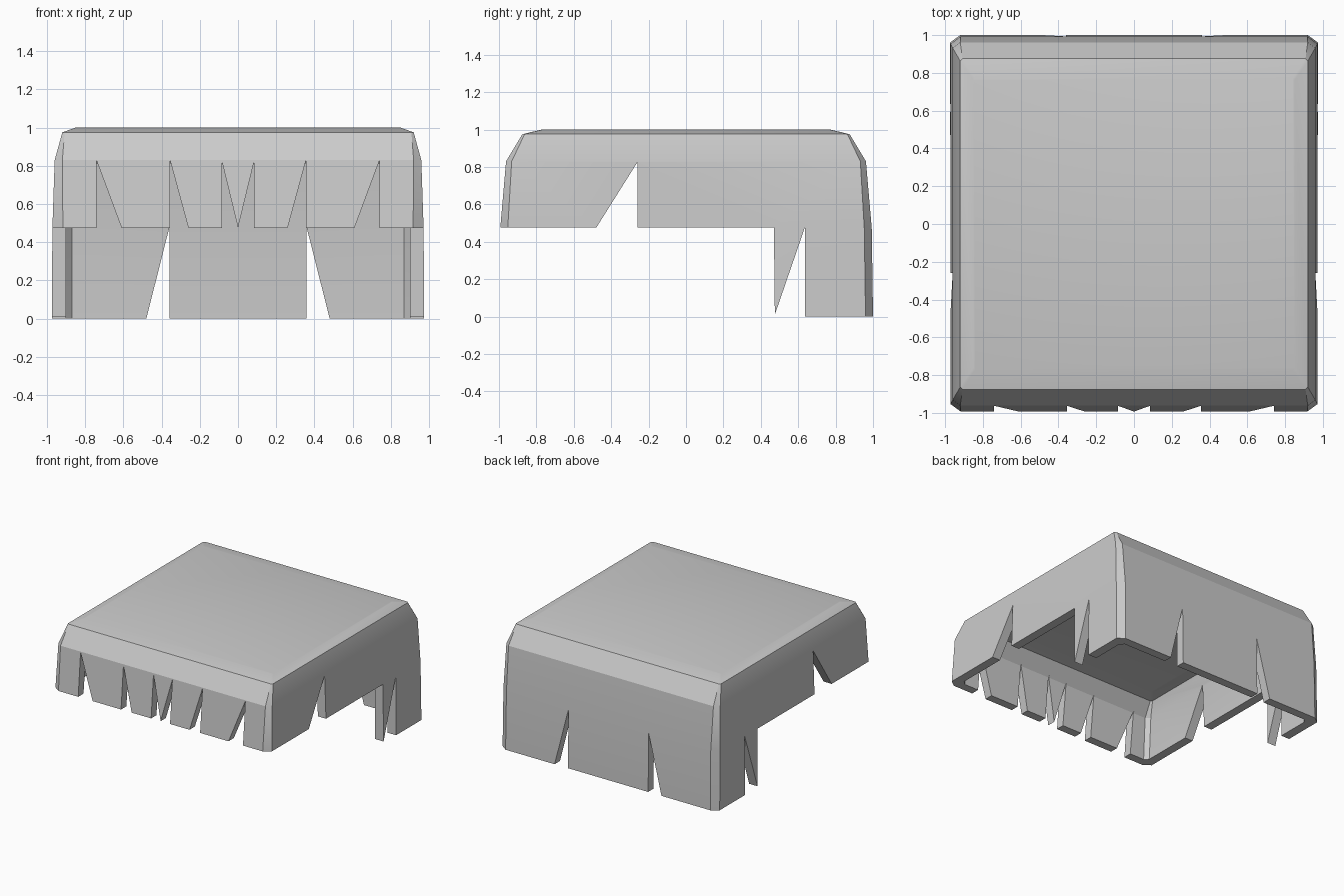
import bpy, bmesh, math

if "Cube" in bpy.data.objects:
    bpy.data.objects.remove(bpy.data.objects["Cube"])

# outer rings, bottom to top: z, half width, half depth, corner inset x, corner inset y
OUTER = [(0, .975, 1.0, .055, .04), (.475, .972, .993, .055, .04),
         (.83, .96, .962, .04, .03), (.975, .92, .875, .012, .012),
         (1.0, .85, .77, .01, .01)]
# inner rings
INNER = [(0, .9, .93, .03, .03), (.475, .9, .925, .03, .03),
         (.81, .885, .89, .03, .03), (.915, .85, .81, .012, .012),
         (.93, .78, .71, .01, .01)]


def ring(bm, z, x, y, cx, cy):
    pts = []
    for sx, sy in ((1, 1), (-1, 1), (-1, -1), (1, -1)):
        pair = [(sx * x, sy * (y - cy)), (sx * (x - cx), sy * y)]
        pts += pair if sx * sy > 0 else pair[::-1]
    return [bm.verts.new((px, py, z)) for px, py in pts]


def bridge(bm, a, b):
    n = len(a)
    for i in range(n):
        j = (i + 1) % n
        bm.faces.new((a[i], a[j], b[j], b[i]))


def finish(bm, name):
    bmesh.ops.recalc_face_normals(bm, faces=bm.faces)
    me = bpy.data.meshes.new(name)
    bm.to_mesh(me)
    bm.free()
    ob = bpy.data.objects.new(name, me)
    bpy.context.collection.objects.link(ob)
    return ob


# hollow rounded shell
bm = bmesh.new()
outer = [ring(bm, *r) for r in OUTER]
inner = [ring(bm, *r) for r in INNER]
for rings in (outer, inner):
    for a, b in zip(rings, rings[1:]):
        bridge(bm, a, b)
    bm.faces.new(rings[-1])
bridge(bm, outer[0], inner[0])
shell = finish(bm, "jagged_shell")


def cut(name, profile, axis, lo, hi):
    """Extrude a profile along x or y and subtract it from the shell."""
    bm = bmesh.new()
    place = (lambda d, u, z: (d, u, z)) if axis == 'x' else (lambda d, u, z: (u, d, z))
    a = [bm.verts.new(place(lo, u, z)) for u, z in profile]
    b = [bm.verts.new(place(hi, u, z)) for u, z in profile]
    bridge(bm, a, b)
    bm.faces.new(a)
    bm.faces.new(b)
    cutter = finish(bm, name)
    cutter.hide_render = True
    mod = shell.modifiers.new(name, 'BOOLEAN')
    mod.operation = 'DIFFERENCE'
    mod.solver = 'EXACT'
    mod.object = cutter
    bpy.context.view_layer.objects.active = shell
    bpy.ops.object.modifier_apply(modifier=name)
    bpy.data.objects.remove(cutter, do_unlink=True)


H, T, LOW = .475, .825, -.1

# sides: short front part, one slanted notch, one pointed tooth
cut("side_cutter", [(-1.2, LOW), (-1.2, H), (-.48, H), (-.26, T), (-.26, H),
                    (.47, H), (.475, .01), (.635, H), (.635, LOW)], 'x', -1.2, 1.2)

# front fringe notches
half = [(0, H), (.085, T), (.085, H), (.26, H), (.355, T), (.355, H),
        (.61, H), (.74, T), (.74, H)]
front = [(-x, z) for x, z in half[:0:-1]] + half
cut("front_cutter", [(-.8, .4)] + front + [(.8, .4)], 'y', -1.2, -.8)

# back notches
for s, side in ((-1, "left"), (1, "right")):
    cut("back_cutter_" + side,
        [(s * .36, H), (s * .36, LOW), (s * .505, LOW), (s * .48, 0)], 'y', .8, 1.2)

# soft shading with sharp edges kept
bpy.ops.object.select_all(action='DESELECT')
shell.select_set(True)
bpy.context.view_layer.objects.active = shell
bpy.ops.object.shade_smooth_by_angle(angle=math.radians(25))
